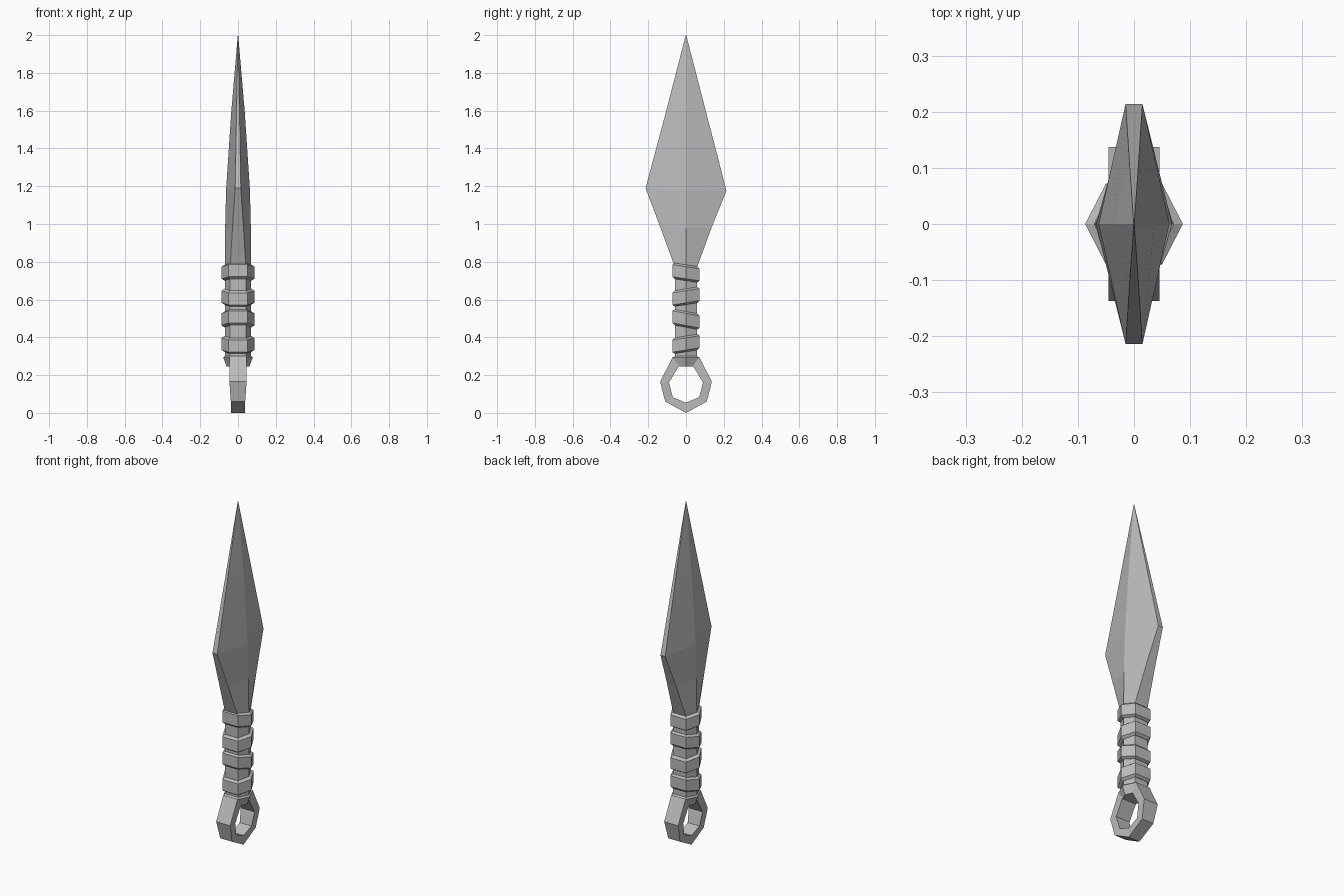
import bpy
import bmesh

if "Cube" in bpy.data.objects:
    bpy.data.objects.remove(bpy.data.objects["Cube"], do_unlink=True)

steel = bpy.data.materials.new("grey steel")
steel.use_nodes = True
GREY = (0.5, 0.5, 0.5, 1)
steel.diffuse_color = GREY
steel.node_tree.nodes["Principled BSDF"].inputs["Base Color"].default_value = GREY


def finish(name, bm):
    bmesh.ops.recalc_face_normals(bm, faces=bm.faces)
    mesh = bpy.data.meshes.new(name)
    bm.to_mesh(mesh)
    bm.free()
    mesh.materials.append(steel)
    obj = bpy.data.objects.new(name, mesh)
    bpy.context.collection.objects.link(obj)
    return obj


def hex_loft(name, sections):
    """Each section: height, ridge half width, flat half width, depth, tilt along y."""
    bm = bmesh.new()
    rings = []
    for z, ridge, flat, depth, tilt in sections:
        outline = [(ridge, 0), (flat, depth), (-flat, depth),
                   (-ridge, 0), (-flat, -depth), (flat, -depth)]
        rings.append([bm.verts.new((x, y, z + tilt * y)) for x, y in outline])
    for low, high in zip(rings, rings[1:]):
        for i in range(6):
            j = (i + 1) % 6
            bm.faces.new((low[i], low[j], high[j], high[i]))
    bm.faces.new(rings[0])
    bm.faces.new(rings[-1])
    return finish(name, bm)


# Blade: six-sided, with a centre ridge and narrow flat edges
hex_loft("blade", [
    (0.77, 0.070, 0.042, 0.058, 0),
    (0.98, 0.068, 0.029, 0.135, 0),
    (1.183, 0.063, 0.015, 0.214, -0.03),
    (1.59, 0.036, 0.008, 0.107, 0),
    (2.0, 0.001, 0.0005, 0.001, 0),
])

# Grip core, flaring into a collar above the ring
hex_loft("grip", [
    (0.245, 0.060, 0.043, 0.040, 0),
    (0.293, 0.078, 0.046, 0.070, 0),
    (0.30, 0.070, 0.042, 0.058, 0),
    (0.78, 0.070, 0.042, 0.058, 0),
])

# Wrapped bands, tilted in alternating directions
for n, (z, tilt) in enumerate([(0.365, 0.16), (0.495, -0.19), (0.615, 0.16), (0.742, -0.15)]):
    hex_loft(f"grip_band_{n + 1}", [
        (z - 0.042, 0.071, 0.042, 0.060, tilt),
        (z - 0.032, 0.087, 0.050, 0.072, tilt),
        (z + 0.032, 0.087, 0.050, 0.072, tilt),
        (z + 0.042, 0.071, 0.042, 0.060, tilt),
    ])

# Seven-sided pommel ring: outer and inner corners with half thickness
half = [  # outer y, outer z, inner y, inner z, half thickness
    (0.07, 0.295, 0.04, 0.245, 0.046),
    (0.137, 0.165, 0.09, 0.16, 0.045),
    (0.11, 0.06, 0.07, 0.083, 0.038),
]
corners = half + [(0, 0, 0, 0.054, 0.036)]
corners += [(-a, b, -c, d, t) for a, b, c, d, t in reversed(half)]
bm = bmesh.new()
loops = [[bm.verts.new(p) for p in ((t, oy, oz), (-t, oy, oz), (-t, iy, iz), (t, iy, iz))]
         for oy, oz, iy, iz, t in corners]
for a, b in zip(loops, loops[1:] + loops[:1]):
    for i in range(4):
        j = (i + 1) % 4
        bm.faces.new((a[i], a[j], b[j], b[i]))
finish("pommel_ring", bm)
